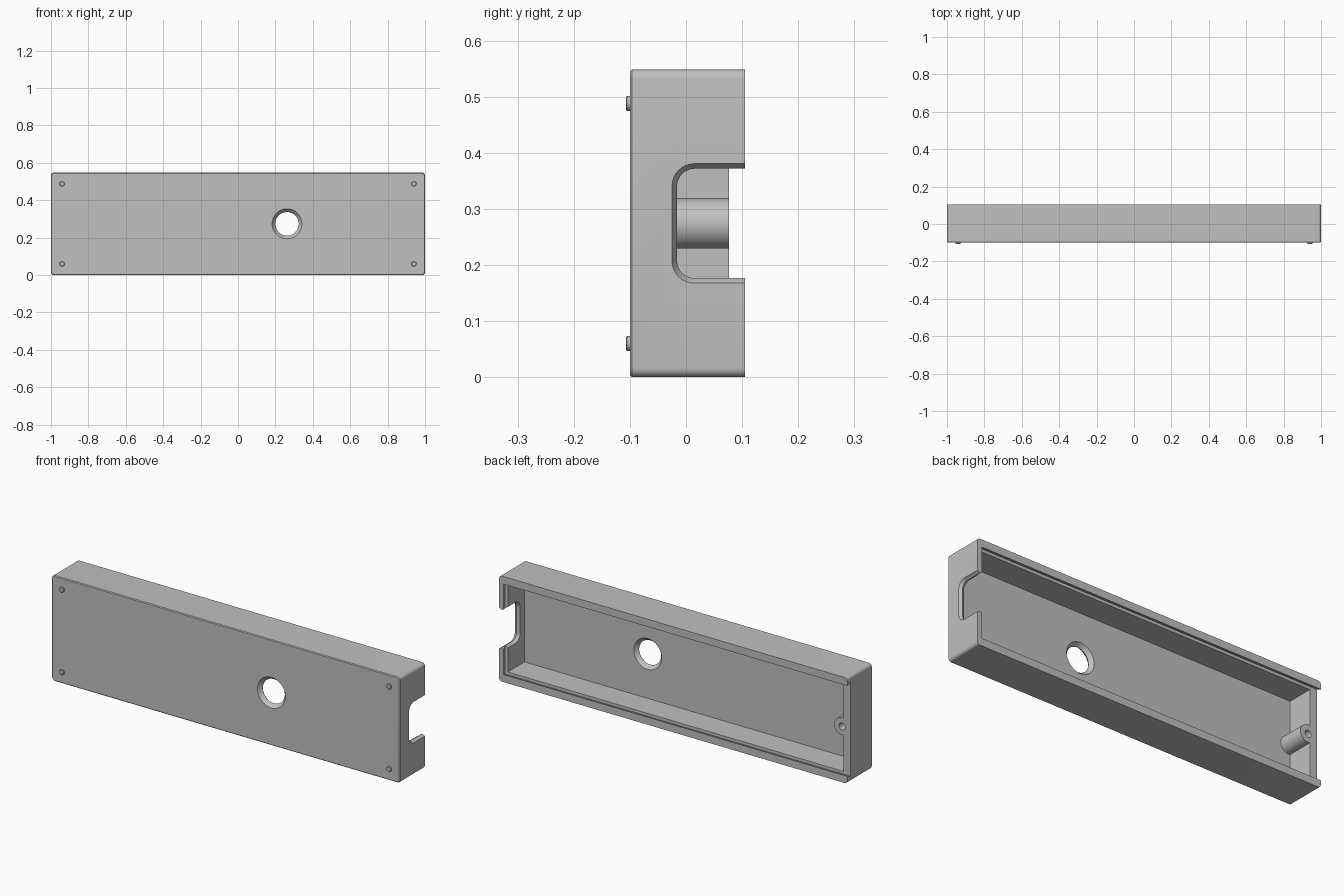
import bpy, bmesh
from math import sin, cos, pi, radians

cube = bpy.data.objects.get("Cube")
if cube:
    bpy.data.objects.remove(cube, do_unlink=True)

GREY = (0.53, 0.53, 0.53, 1)
grey = bpy.data.materials.new("light grey plastic")
grey.use_nodes = True
grey.diffuse_color = GREY
grey.node_tree.nodes["Principled BSDF"].inputs["Base Color"].default_value = GREY

HEIGHT, FRONT, BACK = 0.548, -0.1, 0.105
MID_Z = HEIGHT / 2
SHELF = 0.077      # level on which the sliding lid rests
FLOOR = -0.06      # inside of the front panel


def loft(name, loops):
    """Closed solid through a list of matching point loops."""
    bm = bmesh.new()
    rings = [[bm.verts.new(p) for p in loop] for loop in loops]
    n = len(rings[0])
    for a, b in zip(rings, rings[1:]):
        for i in range(n):
            j = (i + 1) % n
            bm.faces.new((a[i], a[j], b[j], b[i]))
    bm.faces.new(rings[0])
    bm.faces.new(rings[-1])
    bmesh.ops.recalc_face_normals(bm, faces=bm.faces)
    mesh = bpy.data.meshes.new(name)
    bm.to_mesh(mesh)
    bm.free()
    mesh.materials.append(grey)
    obj = bpy.data.objects.new(name, mesh)
    bpy.context.collection.objects.link(obj)
    return obj


def rect(y, x0, x1, z0, z1):
    return [(x0, y, z0), (x1, y, z0), (x1, y, z1), (x0, y, z1)]


def arc(cx, cz, r, start, end, steps):
    return [(cx + r * cos(start + (end - start) * i / steps),
             cz + r * sin(start + (end - start) * i / steps)) for i in range(steps + 1)]


def circle(x, z, y, r, sides=48):
    return [(px, y, pz) for px, pz in arc(x, z, r, 0, 2 * pi, sides)[:-1]]


def rounded_rect(y, inset, r):
    """Outline of the case with rounded corners."""
    hx, hz = 1 - inset - r, MID_Z - inset - r
    pts = []
    for k, (sx, sz) in enumerate(((1, 1), (-1, 1), (-1, -1), (1, -1))):
        pts += arc(sx * hx, MID_Z + sz * hz, r, k * pi / 2, (k + 1) * pi / 2, 6)
    return [(x, y, z) for x, z in pts]


def notch_loop(x, grow):
    """U-shaped opening, open to the back."""
    y0, half, r = -0.016 - grow, 0.0975 + grow, 0.031 + grow
    low = arc(y0 + r, MID_Z - half + r, r, 1.5 * pi, pi, 8)
    high = arc(y0 + r, MID_Z + half - r, r, pi, pi / 2, 8)
    pts = [(0.2, MID_Z - half)] + low + high + [(0.2, MID_Z + half)]
    return [(x, y, z) for y, z in pts]


def combine(target, tool, operation):
    mod = target.modifiers.new("cut", 'BOOLEAN')
    mod.operation, mod.solver, mod.object = operation, 'EXACT', tool
    bpy.context.view_layer.objects.active = target
    bpy.ops.object.modifier_apply(modifier=mod.name)
    bpy.data.objects.remove(tool, do_unlink=True)


def smooth(obj):
    bpy.ops.object.select_all(action='DESELECT')
    obj.select_set(True)
    bpy.context.view_layer.objects.active = obj
    bpy.ops.object.shade_smooth_by_angle(angle=radians(30))


# Outer shell with a fine chamfer round the front panel
case = loft("case", [rounded_rect(FRONT, 0.004, 0.012),
                     rounded_rect(FRONT + 0.004, 0, 0.016),
                     rounded_rect(BACK, 0, 0.016)])

# Hollow inside
wall = 0.043
combine(case, loft("cavity", [rect(y, -0.96, 0.97, wall, HEIGHT - wall)
                              for y in (FLOOR, SHELF + 0.004)]), 'DIFFERENCE')

# Screw post against the end wall
combine(case, loft("screw_post", [circle(-0.95, MID_Z, y, 0.045)
                                  for y in (FLOOR - 0.01, 0.09)]), 'UNION')

# Dovetail track for the sliding lid, open at one end
combine(case, loft("lid_track", [rect(SHELF, -1.05, 0.985, 0.028, HEIGHT - 0.028),
                                 rect(BACK + 0.002, -1.05, 0.973, 0.04, HEIGHT - 0.04)]),
        'DIFFERENCE')
combine(case, loft("screw_hole", [circle(-0.95, MID_Z, y, 0.018, 24)
                                  for y in (0, 0.15)]), 'DIFFERENCE')

# Cable notch, chamfered from both sides of the end wall
combine(case, loft("cable_notch", [notch_loop(1.015, 0.018), notch_loop(0.985, 0),
                                   notch_loop(0.955, 0.018)]), 'DIFFERENCE')

# Round window, chamfered from both sides of the panel
middle = (FRONT + FLOOR) / 2
combine(case, loft("window", [circle(0.262, MID_Z, middle + d, r)
                              for d, r in ((-0.04, 0.097), (0, 0.063), (0.04, 0.097))]),
        'DIFFERENCE')
smooth(case)

# Four small feet on the front panel
for side, sx in (("left", 1), ("right", -1)):
    for level, sz in (("upper", 1), ("lower", -1)):
        x, z = sx * 0.94, MID_Z + sz * 0.214
        foot = loft(f"{level}_{side}_foot",
                    [circle(x, z, FRONT + 0.003, 0.0135, 24),
                     circle(x, z, FRONT - 0.005, 0.0135, 24),
                     circle(x, z, FRONT - 0.007, 0.011, 24)])
        smooth(foot)
